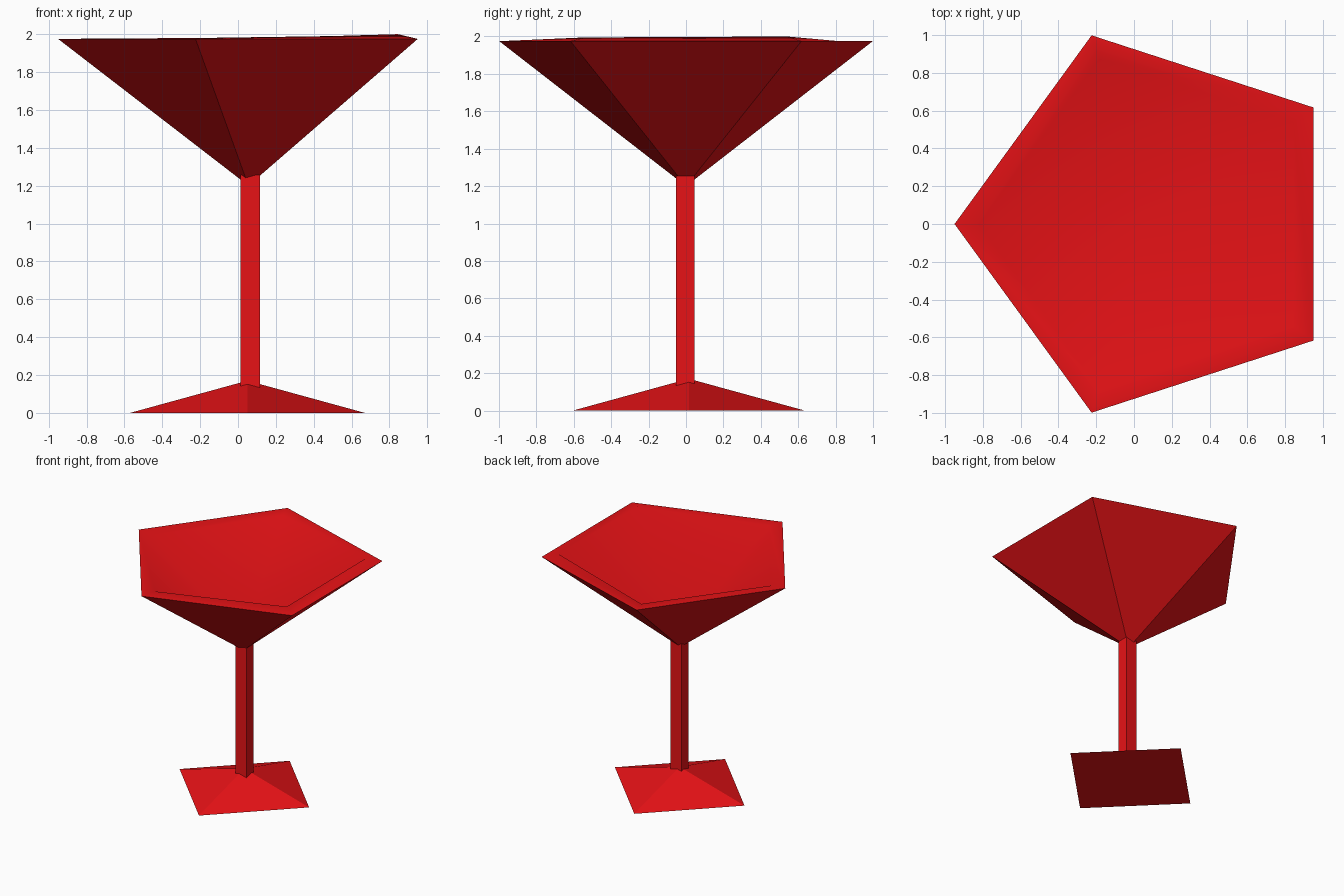
import bpy
from math import cos, sin, radians

if "Cube" in bpy.data.objects:
    bpy.data.objects.remove(bpy.data.objects["Cube"])

red = bpy.data.materials.new("red")
red.diffuse_color = (0.8, 0.006, 0.008, 1)
red.use_nodes = True
red.node_tree.nodes["Principled BSDF"].inputs["Base Color"].default_value = red.diffuse_color


def make_object(name, verts, faces, smooth_faces=()):
    mesh = bpy.data.meshes.new(name)
    mesh.from_pydata(verts, [], faces)
    for i in smooth_faces:
        mesh.polygons[i].use_smooth = True
    mesh.materials.append(red)
    mesh.update()
    obj = bpy.data.objects.new(name, mesh)
    bpy.context.collection.objects.link(obj)
    return obj


def pentagon(radius, heights):
    # regular pentagon with a corner pointing to -x
    return [(0.1 + radius * cos(radians(180 + 72 * i)),
             radius * sin(radians(180 + 72 * i)), z)
            for i, z in enumerate(heights)]


# Bowl: faceted outer funnel, sloping lip, smooth inner hollow
outer = pentagon(1.05, [1.975] * 5)
inner = pentagon(0.92, [1.965, 1.98, 1.995, 2.0, 1.97])
verts = outer + inner + [(0.055, 0, 1.2), (0.06, 0, 1.3)]
nxt = [(i + 1) % 5 for i in range(5)]
faces = [(nxt[i], i, 10) for i in range(5)]
faces += [(i, nxt[i], 5 + nxt[i], 5 + i) for i in range(5)]
faces += [(5 + i, 5 + nxt[i], 11) for i in range(5)]
make_object("bowl", verts, faces, range(5, 15))

# Stem: square post running from the foot into the bowl
x0, x1, y0, y1 = 0.013, 0.117, -0.053, 0.045
ring = [(x0, y0), (x1, y0), (x1, y1), (x0, y1)]
verts = [(x, y, z) for z in (0.1, 1.255) for x, y in ring]
faces = [(3, 2, 1, 0), (4, 5, 6, 7)]
faces += [(i, (i + 1) % 4, 4 + (i + 1) % 4, 4 + i) for i in range(4)]
make_object("stem", verts, faces)

# Foot: low pyramid with its corners on the axes
cx, cy, r = 0.05, 0.015, 0.62
verts = [(cx + r, cy, 0), (cx, cy + r, 0), (cx - r, cy, 0), (cx, cy - r, 0), (cx, cy, 0.17)]
faces = [(3, 2, 1, 0)] + [(i, (i + 1) % 4, 4) for i in range(4)]
make_object("foot", verts, faces)
